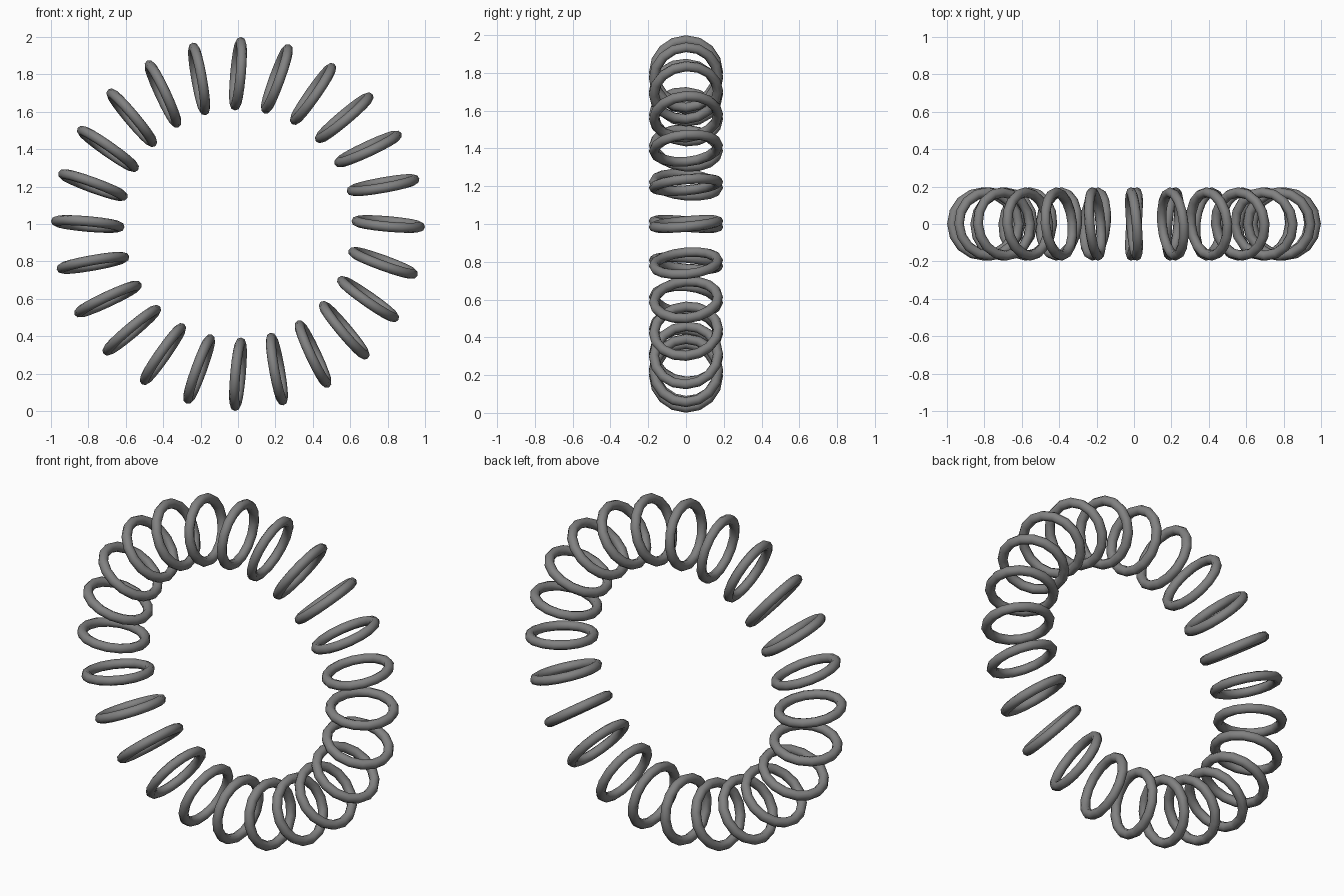
import bpy
from math import radians, cos, sin, pi
from mathutils import Matrix

if "Cube" in bpy.data.objects:
    bpy.data.objects.remove(bpy.data.objects["Cube"], do_unlink=True)

COUNT = 24        # rings around the wheel
WHEEL = 0.803     # distance of ring centres from the hub
LEAN = radians(5)   # clockwise lean seen from the front
TWIST = radians(5)  # turn about the spoke direction

# Plain grey metal
grey = bpy.data.materials.new("grey")
grey.use_nodes = True
colour = (0.22, 0.22, 0.22, 1)
grey.diffuse_color = colour
grey.node_tree.nodes["Principled BSDF"].inputs["Base Color"].default_value = colour

# One ring, lying flat in its own xy plane
bpy.ops.mesh.primitive_torus_add(major_segments=16, minor_segments=8,
                                 major_radius=0.17, minor_radius=0.027)
first = bpy.context.object
bpy.ops.object.shade_smooth()
first.data.materials.append(grey)

# Repeat the ring around the hub, each leaning and twisted alike
for i in range(COUNT):
    ring = first if i == 0 else first.copy()
    if i:
        bpy.context.collection.objects.link(ring)
    ring.name = f"ring_{i + 1:02d}"
    angle = 2 * pi * i / COUNT
    place = Matrix.Translation((WHEEL * cos(angle), 0, 1 + WHEEL * sin(angle)))
    ring.matrix_world = (place @ Matrix.Rotation(LEAN - angle, 4, 'Y')
                         @ Matrix.Rotation(TWIST, 4, 'X'))
